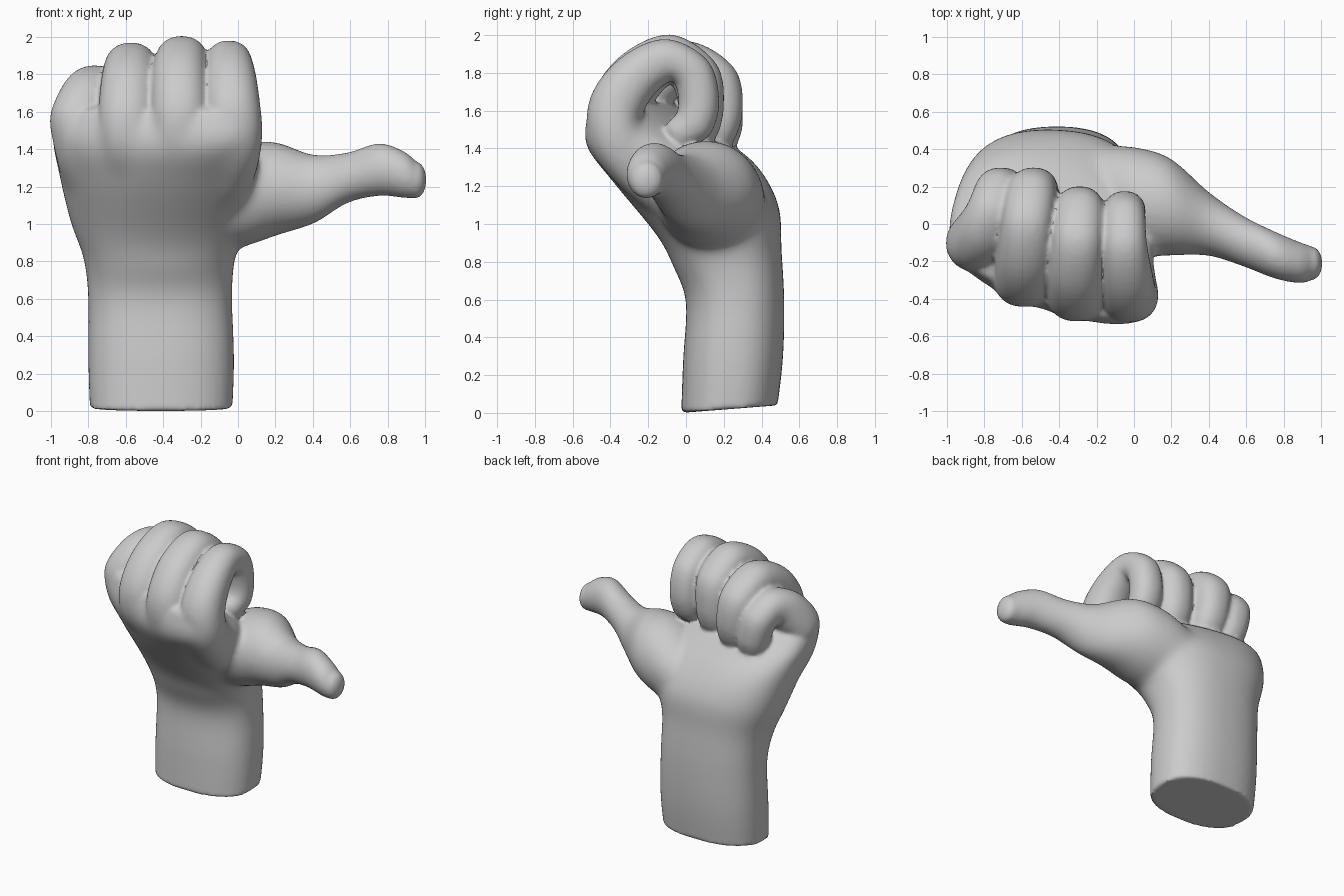
import bpy, bmesh
from math import sin, cos, pi, radians
from mathutils import Vector as V

if "Cube" in bpy.data.objects:
    bpy.data.objects.remove(bpy.data.objects["Cube"])

bm = bmesh.new()


def catmull(a, b, c, d, t):
    return 0.5 * (2 * b + (c - a) * t + (2 * a - 5 * b + 4 * c - d) * t * t
                  + (3 * b - a - 3 * c + d) * t ** 3)


def loft(stations, power=2.0, dome_start=0.0, dome_end=0.0, n=32, steps=6):
    """Closed skin through (centre, half-axis u, half-axis v) stations, with optional domed ends."""
    secs = []
    last = len(stations) - 1
    for i in range(last):
        q = [stations[min(max(i + k, 0), last)] for k in (-1, 0, 1, 2)]
        for s in range(steps):
            secs.append([catmull(*(p[j] for p in q), s / steps) for j in range(3)])
    secs.append(list(stations[-1]))

    def dome(sec, toward, height):
        c, u, v = sec
        w = u.cross(v).normalized()
        if w.dot(toward) < 0:
            w = -w
        return [[c + w * height * sin(radians(a)), u * cos(radians(a)), v * cos(radians(a))]
                for a in (25, 45, 65, 82)]

    if dome_start:
        secs = dome(secs[0], secs[0][0] - secs[1][0], dome_start)[::-1] + secs
    if dome_end:
        secs += dome(secs[-1], secs[-1][0] - secs[-2][0], dome_end)

    rings = []
    for c, u, v in secs:
        ring = []
        for k in range(n):
            a, b = cos(2 * pi * k / n), sin(2 * pi * k / n)
            f = (abs(a) ** power + abs(b) ** power) ** (-1 / power)
            ring.append(bm.verts.new(c + u * a * f + v * b * f))
        rings.append(ring)
    for r0, r1 in zip(rings, rings[1:]):
        for k in range(n):
            bm.faces.new((r0[k], r0[(k + 1) % n], r1[(k + 1) % n], r1[k]))
    bm.faces.new(rings[0][::-1])
    bm.faces.new(rings[-1])


def finger(points):
    """Round tube along (x, y, z, radius) points."""
    st = []
    for i, p in enumerate(points):
        t = (V(points[min(i + 1, len(points) - 1)][:3]) - V(points[max(i - 1, 0)][:3])).normalized()
        u = (V((1, 0, 0)) - t * t.x).normalized()
        st.append((V(p[:3]), u * p[3] * 1.03, t.cross(u) * p[3]))
    loft(st, 2.2, points[0][3] * 0.6, points[-1][3] * 0.8)


# wrist and palm: centre x y z, half width, its y shear, half depth y, its z tilt
loft([(V((cx, cy, cz)), V((ux, uy, 0)), V((0, vy, vz))) for cx, cy, cz, ux, uy, vy, vz in (
    (-0.41, 0.23, 0.02, 0.38, 0.0, 0.255, 0.02),
    (-0.41, 0.25, 0.30, 0.39, 0.0, 0.265, 0.01),
    (-0.415, 0.26, 0.60, 0.385, 0.0, 0.26, 0.01),
    (-0.42, 0.22, 0.82, 0.405, -0.01, 0.285, 0.05),
    (-0.42, 0.17, 1.02, 0.475, -0.03, 0.315, 0.09),
    (-0.43, -0.01, 1.27, 0.525, -0.10, 0.345, 0.06),
    (-0.435, -0.21, 1.46, 0.55, -0.16, 0.26, 0.05),
    (-0.44, -0.27, 1.60, 0.50, -0.16, 0.17, 0.02))], 2.4, 0, 0.05, 48)

# thumb and thumb base: x, centre y, half y, centre z, half z
loft([(V((x, y, z)), V((0, ry, 0)), V((0, 0, rz))) for x, y, ry, z, rz in (
    (-0.30, 0.18, 0.22, 1.08, 0.16),
    (-0.14, 0.15, 0.27, 1.11, 0.24),
    (0.02, 0.12, 0.29, 1.15, 0.275),
    (0.20, 0.09, 0.26, 1.185, 0.25),
    (0.40, 0.00, 0.17, 1.185, 0.185),
    (0.58, -0.09, 0.135, 1.245, 0.135),
    (0.75, -0.165, 0.125, 1.29, 0.14),
    (0.88, -0.205, 0.11, 1.265, 0.125),
    (0.95, -0.21, 0.09, 1.235, 0.10))], 2.0, 0.1, 0.055)

# index, middle, ring and little fingers, rooted in the back of the hand and curled over
finger([(-0.12, -0.05, 1.10, .12), (-0.05, -0.24, 1.28, .14), (-0.02, -0.37, 1.46, .148),
        (-0.03, -0.37, 1.62, .145), (-0.04, -0.26, 1.78, .132),
        (-0.05, -0.10, 1.865, .115), (-0.05, 0.03, 1.80, .108), (-0.05, 0.068, 1.65, .108),
        (-0.05, 0.04, 1.53, .105), (-0.05, -0.03, 1.48, .09)])
finger([(-0.33, -0.05, 1.10, .12), (-0.32, -0.23, 1.28, .14), (-0.31, -0.36, 1.46, .15),
        (-0.31, -0.36, 1.62, .15), (-0.31, -0.24, 1.79, .145),
        (-0.30, -0.08, 1.87, .133), (-0.29, 0.05, 1.78, .13), (-0.29, 0.08, 1.62, .12),
        (-0.29, 0.05, 1.50, .115), (-0.29, -0.03, 1.45, .09)])
finger([(-0.55, -0.01, 1.10, .12), (-0.58, -0.17, 1.28, .14), (-0.59, -0.29, 1.46, .15),
        (-0.59, -0.28, 1.60, .15), (-0.58, -0.16, 1.76, .145),
        (-0.57, 0.01, 1.835, .133), (-0.55, 0.15, 1.75, .13), (-0.53, 0.18, 1.60, .12),
        (-0.52, 0.14, 1.48, .115), (-0.52, 0.06, 1.44, .09)])
finger([(-0.72, 0.08, 1.10, .12), (-0.80, -0.02, 1.28, .14), (-0.83, -0.10, 1.44, .15),
        (-0.85, -0.10, 1.56, .148), (-0.80, -0.02, 1.68, .14),
        (-0.76, 0.08, 1.72, .125), (-0.73, 0.17, 1.66, .117), (-0.70, 0.19, 1.53, .11),
        (-0.68, 0.16, 1.43, .105)])

bmesh.ops.recalc_face_normals(bm, faces=bm.faces)
mesh = bpy.data.meshes.new("hand")
bm.to_mesh(mesh)
bm.free()
hand = bpy.data.objects.new("hand", mesh)
bpy.context.collection.objects.link(hand)
bpy.context.view_layer.objects.active = hand
hand.select_set(True)

# fuse the parts into one skin
fuse = hand.modifiers.new("fuse", 'REMESH')
fuse.mode = 'VOXEL'
fuse.voxel_size = 0.014
bpy.ops.object.modifier_apply(modifier="fuse")

# blend palm, thumb base and knuckles strongly, fingers lightly
group = hand.vertex_groups.new(name="blend")
for v in hand.data.vertices:
    x, y, z = v.co
    top = 1.60 if y < -0.15 else 1.40
    w = min(1, max(0, (top - z) / 0.15)) * min(1, max(0, (z - 0.15) / 0.2))
    w *= min(1, max(0, (0.45 - x) / 0.2))
    if w > 0:
        group.add([v.index], w, 'REPLACE')
for name, count, grp in (("blend", 70, "blend"), ("soften", 6, "")):
    m = hand.modifiers.new(name, 'SMOOTH')
    m.factor = 0.5
    m.iterations = count
    m.vertex_group = grp
    bpy.ops.object.modifier_apply(modifier=name)
bpy.ops.object.shade_smooth_by_angle(angle=radians(40))
